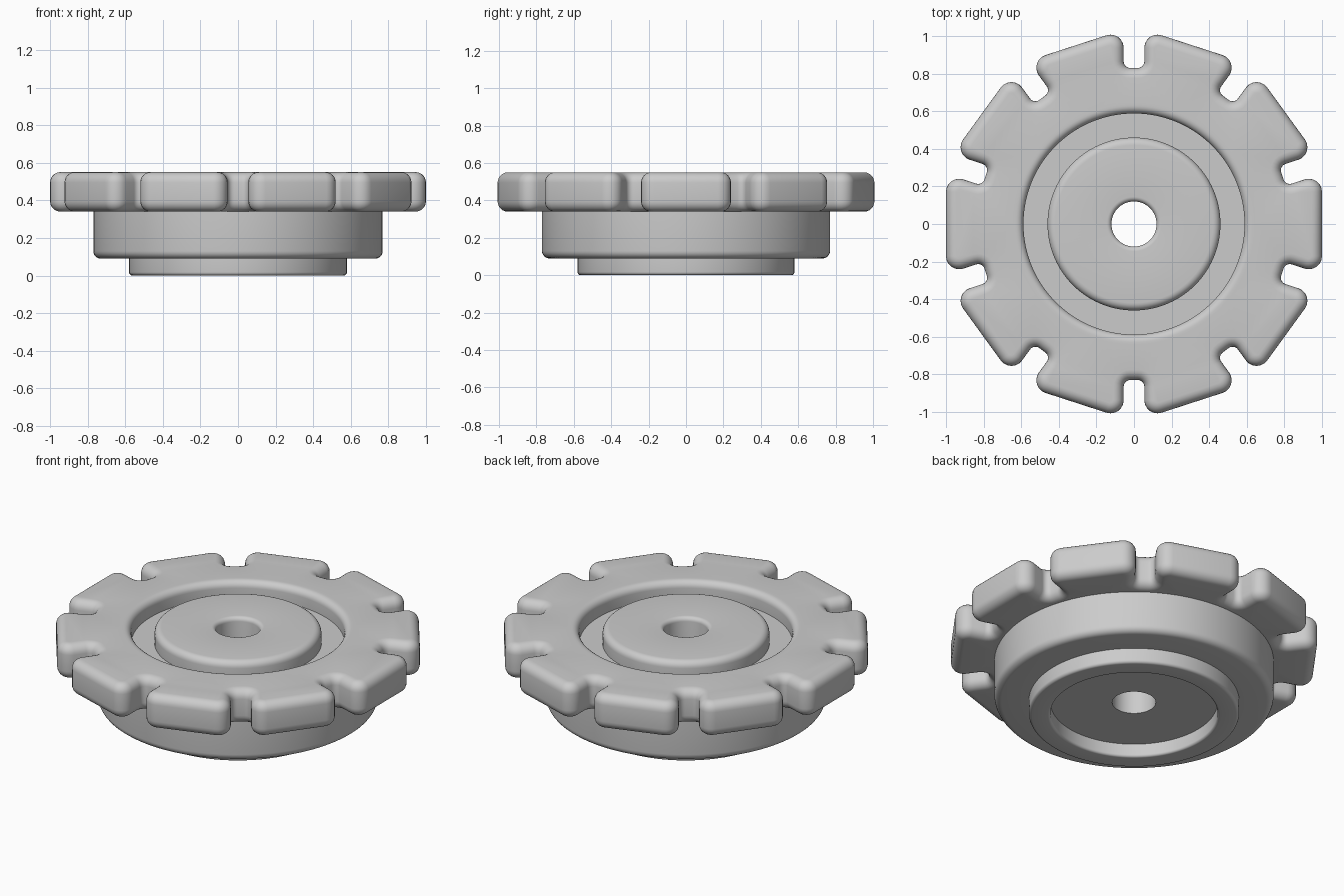
import bpy, bmesh, math
from mathutils import Vector

old = bpy.data.objects.get("Cube")
if old:
    bpy.data.objects.remove(old, do_unlink=True)

grey = bpy.data.materials.new("light_grey")
grey.use_nodes = True
grey.diffuse_color = (0.6, 0.6, 0.6, 1)
grey.node_tree.nodes["Principled BSDF"].inputs["Base Color"].default_value = (0.6, 0.6, 0.6, 1)

TEETH = 10
TOP, BOTTOM = 0.55, 0.34          # toothed plate heights
BORE, BODY = 0.64, 0.77           # radii where plate meets the turned body
SEGMENTS = 120


def rounded(prev, corner, nxt, radius, steps):
    """Points of a fillet of the given radius at a corner."""
    p, c, n = Vector(prev), Vector(corner), Vector(nxt)
    if radius <= 0:
        return [c]
    a, b = (p - c).normalized(), (n - c).normalized()
    half = a.angle(b) / 2
    centre = c + (a + b).normalized() * radius / math.sin(half)
    start = c + a * radius / math.tan(half) - centre
    end = c + b * radius / math.tan(half) - centre
    sweep = math.pi - 2 * half
    return [centre + (start * math.sin((1 - k / steps) * sweep)
                      + end * math.sin(k / steps * sweep)) / math.sin(sweep)
            for k in range(steps + 1)]


def finish(name, bm):
    bmesh.ops.recalc_face_normals(bm, faces=bm.faces)
    mesh = bpy.data.meshes.new(name)
    bm.to_mesh(mesh)
    bm.free()
    mesh.materials.append(grey)
    obj = bpy.data.objects.new(name, mesh)
    bpy.context.collection.objects.link(obj)
    bpy.ops.object.select_all(action='DESELECT')
    obj.select_set(True)
    bpy.context.view_layer.objects.active = obj
    bpy.ops.object.shade_smooth_by_angle(angle=math.radians(30))
    return obj


def skin(bm, a, b):
    """Quads between two closed rings of vertices."""
    for i in range(len(a)):
        j = (i + 1) % len(a)
        bm.faces.new((a[i], a[j], b[j], b[i]))


def circle(bm, r, z):
    turn = 2 * math.pi / SEGMENTS
    return [bm.verts.new((r * math.cos(i * turn), r * math.sin(i * turn), z))
            for i in range(SEGMENTS)]


def tooth_outline(inset):
    """Notched ten-sided outline, offset inward."""
    pitch = math.pi / TEETH
    wall, floor = 0.055 + inset, 0.83 - inset
    tip = (1 - inset - wall * math.sin(pitch)) / math.cos(pitch)
    mid = Vector((math.cos(pitch), math.sin(pitch))) * (1 - inset)
    half = rounded((floor, 0), (floor, wall), (tip, wall), 0.035 + inset, 6)
    half += rounded((floor, wall), (tip, wall), mid, 0.07 - inset, 6)
    side = [Vector((p.x, -p.y)) for p in reversed(half)] + half
    points = []
    for k in range(TEETH):
        a = (2 * k + 1) * pitch
        points += [(p.x * math.cos(a) - p.y * math.sin(a),
                    p.x * math.sin(a) + p.y * math.cos(a)) for p in side]
    return points


# Toothed plate: stacked outlines give the rounded rims
bm = bmesh.new()
FILLET, STEPS = 0.055, 6
arc = [k / STEPS * math.pi / 2 for k in range(STEPS + 1)]
levels = [(FILLET * (1 - math.sin(t)), BOTTOM + FILLET * (1 - math.cos(t))) for t in arc]
levels += [(d, TOP + BOTTOM - z) for d, z in reversed(levels)]
rings = [[bm.verts.new((x, y, z)) for x, y in tooth_outline(d)] for d, z in levels]
for lower, upper in zip(rings, rings[1:]):
    skin(bm, lower, upper)
# Flat top and underside, open at the centre
for ring, r, z in ((rings[0], BODY, BOTTOM), (rings[-1], BORE, TOP)):
    edges = []
    for loop in (ring, circle(bm, r, z)):
        for i in range(len(loop)):
            pair = (loop[i - 1], loop[i])
            edges.append(bm.edges.get(pair) or bm.edges.new(pair))
    bmesh.ops.triangle_fill(bm, edges=edges, use_beauty=True, normal=(0, 0, 1))
finish("toothed_plate", bm)

# Turned body: groove, hub, through hole, bottom recess, foot ring and drum
profile = [(BORE, TOP, 0), (0.588, TOP, 0.04), (0.588, 0.45, 0), (0.46, 0.45, 0),
           (0.46, TOP, 0.04), (0.12, TOP, 0.025), (0.12, 0.08, 0), (0.46, 0.08, 0),
           (0.46, 0, 0.015), (0.58, 0, 0.018), (0.58, 0.09, 0), (BODY, 0.09, 0.04),
           (BODY, BOTTOM, 0)]
points = []
for i, (r, z, f) in enumerate(profile):
    before, after = profile[max(i - 1, 0)], profile[min(i + 1, len(profile) - 1)]
    points += rounded(before[:2], (r, z), after[:2], f, 6)
bm = bmesh.new()
rings = [circle(bm, p.x, p.y) for p in points]
for a, b in zip(rings, rings[1:]):
    skin(bm, a, b)
# Outward normals follow from the drum wall
obj = finish("turned_hub_body", bm)
wall = max(obj.data.polygons, key=lambda p: math.hypot(p.center.x, p.center.y))
if wall.normal.dot(Vector((wall.center.x, wall.center.y, 0))) < 0:
    obj.data.flip_normals()
# Same check on the plate, from its top-most faces
plate = bpy.data.objects["toothed_plate"]
crown = max(plate.data.polygons, key=lambda p: p.center.z)
if crown.normal.z < 0:
    plate.data.flip_normals()
